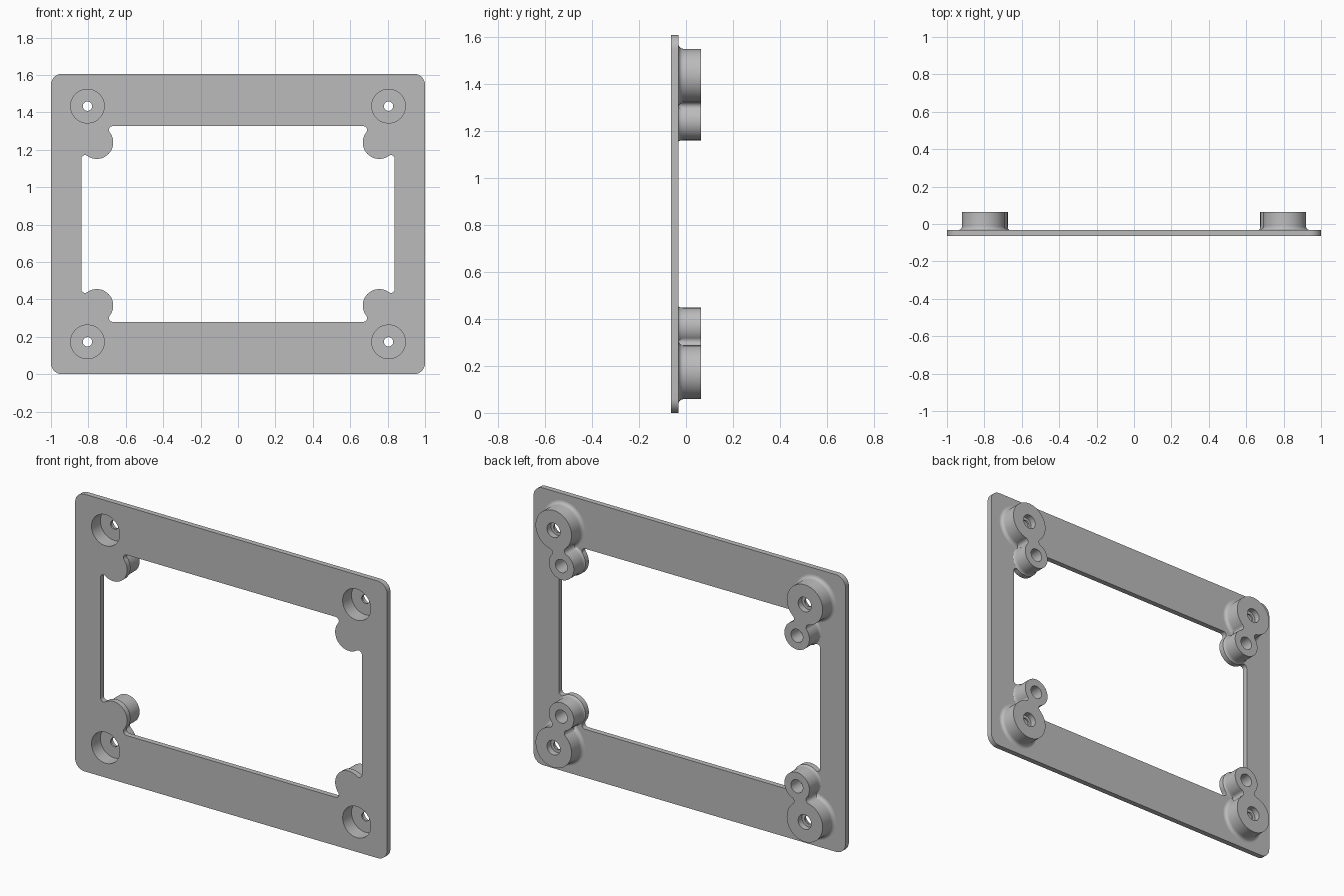
import bpy
import bmesh
from math import atan2, cos, sin, sqrt, pi, radians, hypot

cube = bpy.data.objects.get("Cube")
if cube:
    bpy.data.objects.remove(cube, do_unlink=True)

# Overall layout
FRONT, PLATE_BACK, BACK = -0.063, -0.032, 0.063
MID_Z = 0.803
SCREW = (0.805, 0.630)       # large boss centre, measured from the plate centre
STUD = (0.755, 0.436)        # small boss centre
SCREW_R, STUD_R, LOBE_R = 0.115, 0.08, 0.088
WIN_X, WIN_Z = 0.838, 0.523
FILLET = 0.02
QUADRANTS = [(1, 1), (-1, 1), (-1, -1), (1, -1)]

grey = bpy.data.materials.new("plain_grey")
grey.use_nodes = True
colour = (0.5, 0.5, 0.5, 1)
grey.diffuse_color = colour
grey.node_tree.nodes["Principled BSDF"].inputs["Base Color"].default_value = colour


def arc(c, r, a0, a1, n=12):
    return [(c[0] + r * cos(a0 + (a1 - a0) * i / n),
             c[1] + r * sin(a0 + (a1 - a0) * i / n)) for i in range(n + 1)]


def angle(a, b):
    return atan2(b[1] - a[1], b[0] - a[0])


def finish(mesh, name):
    bm = bmesh.new()
    bm.from_mesh(mesh)
    bmesh.ops.remove_doubles(bm, verts=bm.verts, dist=1e-5)
    bmesh.ops.recalc_face_normals(bm, faces=bm.faces)
    bm.to_mesh(mesh)
    bm.free()
    mesh.materials.clear()
    mesh.materials.append(grey)
    return add(mesh, name)


def add(mesh, name):
    obj = bpy.data.objects.new(name, mesh)
    bpy.context.collection.objects.link(obj)
    bpy.ops.object.select_all(action="DESELECT")
    obj.select_set(True)
    bpy.context.view_layer.objects.active = obj
    bpy.ops.object.shade_smooth_by_angle(angle=radians(30))
    return obj


def slab(name, outlines, y0, y1):
    """Filled outlines in the xz plane, with inner outlines cut as holes."""
    curve = bpy.data.curves.new(name, "CURVE")
    curve.dimensions = "2D"
    curve.fill_mode = "BOTH"
    curve.extrude = (y1 - y0) / 2
    for pts in outlines:
        spline = curve.splines.new("POLY")
        spline.points.add(len(pts) - 1)
        for p, (x, z) in zip(spline.points, pts):
            p.co = (x, z, 0, 1)
        spline.use_cyclic_u = True
    tmp = bpy.data.objects.new("outline", curve)
    bpy.context.collection.objects.link(tmp)
    graph = bpy.context.evaluated_depsgraph_get()
    mesh = bpy.data.meshes.new_from_object(tmp.evaluated_get(graph))
    bpy.data.objects.remove(tmp, do_unlink=True)
    obj = finish(mesh, name)
    obj.rotation_euler.x = pi / 2
    obj.location = (0, (y0 + y1) / 2, MID_Z)
    return obj


def lathe(name, profile):
    """Closed (radius, y) profile turned about the y axis."""
    bm = bmesh.new()
    verts = [bm.verts.new((r, y, 0)) for r, y in profile]
    edges = [bm.edges.new((a, b)) for a, b in zip(verts, verts[1:] + verts[:1])]
    bmesh.ops.spin(bm, geom=verts + edges, cent=(0, 0, 0), axis=(0, 1, 0),
                   angle=2 * pi, steps=64)
    mesh = bpy.data.meshes.new(name)
    bm.to_mesh(mesh)
    bm.free()
    return finish(mesh, name)


def base_fillet(r, width):
    return [(r + width * (1 - cos(t)), PLATE_BACK + FILLET * (1 - sin(t)))
            for t in [i * pi / 12 for i in range(7)]]


def mirrored(pts, sx, sz):
    pts = [(x * sx, z * sz) for x, z in pts]
    return pts if sx * sz > 0 else pts[::-1]


# Window corner: a round lobe joined to both window edges by small fillets
reach = LOBE_R + FILLET
top = WIN_Z - FILLET
side = WIN_X - FILLET
notch_a = (STUD[0] - sqrt(reach ** 2 - (top - STUD[1]) ** 2), top)
notch_b = (side, STUD[1] - sqrt(reach ** 2 - (side - STUD[0]) ** 2))
corner = arc(notch_a, FILLET, pi / 2, angle(notch_a, STUD))
corner += arc(STUD, LOBE_R, angle(STUD, notch_a),
              angle(STUD, notch_b) + 2 * pi, 32)[1:-1]
corner += arc(notch_b, FILLET, angle(notch_b, STUD), 0)

# Frame plate with rounded corners, window and screw recesses
round_r = 0.06
outer, window, recesses = [], [], []
for sx, sz in QUADRANTS:
    c = (1 - round_r, MID_Z - round_r)
    outer += mirrored(arc(c, round_r, 0, pi / 2), sx, sz)
    window += mirrored(corner[::-1], sx, sz)
    recesses.append(arc((SCREW[0] * sx, SCREW[1] * sz), 0.09, 0, 2 * pi, 64)[:-1])
slab("frame_plate", [outer, window] + recesses, FRONT, PLATE_BACK)

# Large bosses: deep front recess, thin floor, rear bore
screw_boss = lathe("screw_boss", [
    (0.09, PLATE_BACK), (0.09, 0.018), (0.025, 0.018), (0.025, 0.028),
    (0.042, 0.028), (0.042, BACK), (SCREW_R, BACK)] + base_fillet(SCREW_R, FILLET))

# Small bosses: blind bore open at the back
stud_boss = lathe("stud_boss", [
    (0, PLATE_BACK), (0, -0.02), (0.038, -0.02), (0.038, BACK),
    (STUD_R, BACK)] + base_fillet(STUD_R, LOBE_R - STUD_R))

# Filleted neck between each pair of bosses
gap = hypot(SCREW[0] - STUD[0], SCREW[1] - STUD[1])
ra, rb = SCREW_R + FILLET, STUD_R + FILLET
along = (ra ** 2 - rb ** 2 + gap ** 2) / (2 * gap)
across = sqrt(ra ** 2 - along ** 2)
ux, uz = (STUD[0] - SCREW[0]) / gap, (STUD[1] - SCREW[1]) / gap
a0 = angle((0, across), (-along, 0))
a1 = angle((0, across), (gap - along, 0))
half = arc((along, across), FILLET, a0 if a0 < 0 else a0 - 2 * pi, a1)
loop = half + [(u, -v) for u, v in reversed(half)]
neck = [(SCREW[0] + u * ux - v * uz, SCREW[1] + u * uz + v * ux) for u, v in loop]

for i, (sx, sz) in enumerate(QUADRANTS):
    place = ("upper" if sz > 0 else "lower") + ("_left" if sx > 0 else "_right")
    for boss, c, label in ((screw_boss, SCREW, "screw_boss_"),
                           (stud_boss, STUD, "stud_boss_")):
        obj = boss if i == 0 else add(boss.data, label + place)
        obj.name = label + place
        obj.location = (c[0] * sx, 0, MID_Z + c[1] * sz)
    slab("boss_neck_" + place, [mirrored(neck, sx, sz)], PLATE_BACK, BACK)
